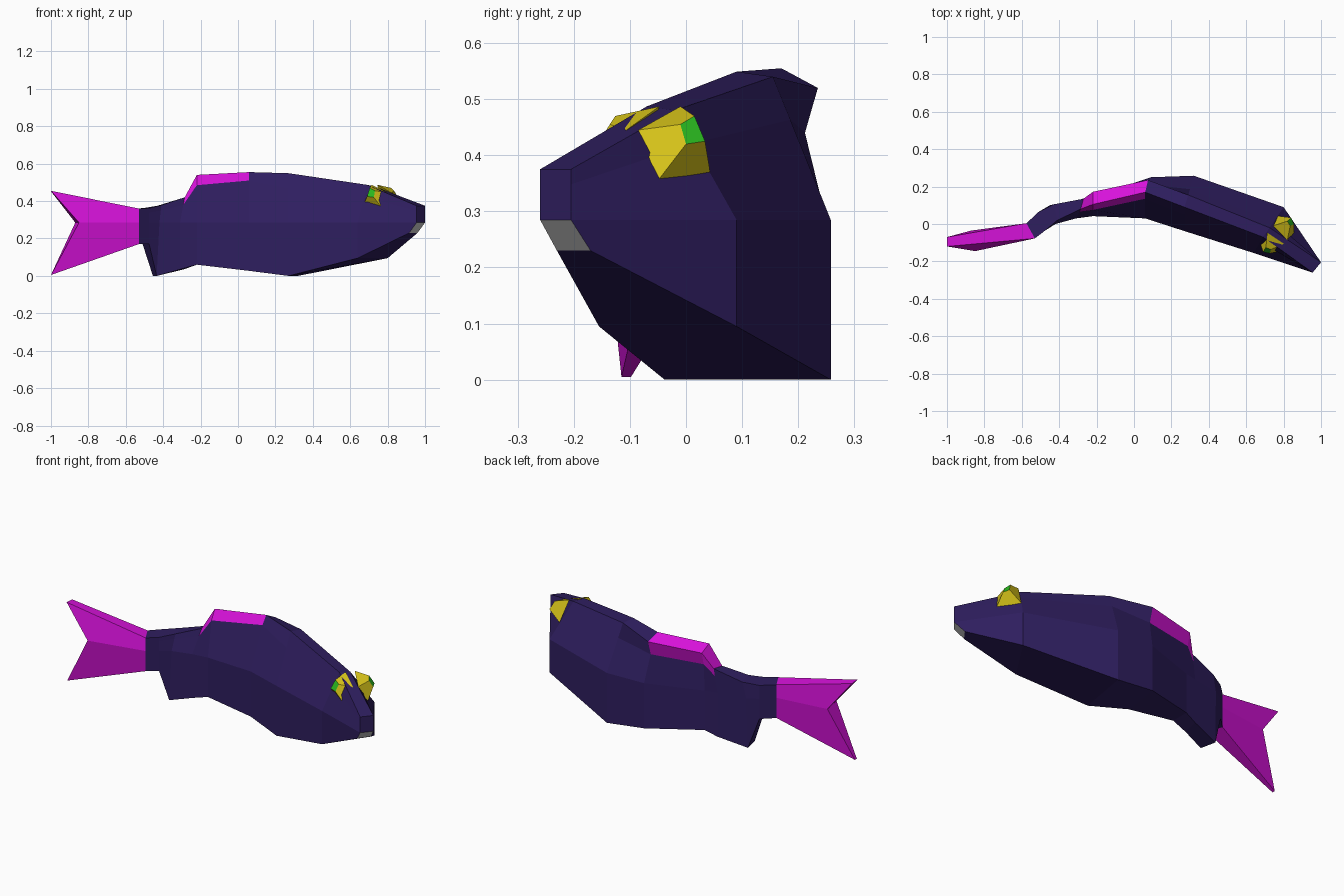
import bpy, bmesh
from mathutils import Vector as V

if "Cube" in bpy.data.objects:
    bpy.data.objects.remove(bpy.data.objects["Cube"])


def material(name, rgb):
    m = bpy.data.materials.new(name)
    m.diffuse_color = (*rgb, 1)
    m.use_nodes = True
    m.node_tree.nodes["Principled BSDF"].inputs["Base Color"].default_value = m.diffuse_color
    return m


NAVY = material("navy", (0.028, 0.013, 0.115))
PINK = material("pink", (0.68, 0.006, 0.7))
YELLOW = material("yellow", (0.68, 0.55, 0.01))
GREEN = material("green", (0.022, 0.46, 0.013))


def build(name, polys, mat=None, fix=True):
    """Object from polygons given as point lists, welded."""
    bm = bmesh.new()
    for p in polys:
        bm.faces.new([bm.verts.new(c) for c in p])
    bmesh.ops.remove_doubles(bm, verts=bm.verts, dist=1e-4)
    if fix:
        bmesh.ops.recalc_face_normals(bm, faces=bm.faces)
    me = bpy.data.meshes.new(name)
    bm.to_mesh(me)
    bm.free()
    if mat:
        me.materials.append(mat)
    ob = bpy.data.objects.new(name, me)
    bpy.context.collection.objects.link(ob)
    return ob


def ring(top, mid, low, z_mid, z_low, shoulder=None):
    """Eight-point cross-section; each argument holds the near and far side."""
    t = [V(p) for p in top]
    m = [V((*p, z_mid)) for p in mid]
    b = [V((*p, z_low)) for p in low]
    s = [V(p) for p in shoulder] if shoulder else [t[i].lerp(m[i], 0.3) for i in (0, 1)]
    return [t[0], t[1], s[1], m[1], b[1], b[0], m[0], s[0]]


snout = ((0.955, -0.26), (1.0, -0.205))
head = ((0.64, -0.155), (0.80, 0.09))
belly = ((0.27, -0.038), (0.32, 0.258))
waist = ((0.06, 0.03), (0.09, 0.25))
rear = ((-0.22, 0.042), (-0.22, 0.145))
hip = ((-0.31, 0.03), (-0.29, 0.13))
vent = ((-0.42, 0.0), (-0.45, 0.10))
stem = ((-0.475, -0.035), (-0.51, 0.065))
base = ((-0.53, -0.077), (-0.575, 0.004))
Z = 0.285

# Cross-sections from snout to tail root
rings = [
    ring([(*p, 0.375) for p in snout], snout, ((0.915, -0.23), (0.96, -0.17)), Z, 0.23),
    ring(((0.69, -0.07, 0.487), (0.725, -0.02, 0.48)), head, head, Z, 0.095),
    ring(((0.27, 0.09, 0.549), (0.29, 0.155, 0.54)), belly, belly, Z, 0.0),
    ring(((0.06, 0.17, 0.555), (0.075, 0.235, 0.52)), waist, waist, Z, 0.027,
         ((0.06, 0.135, 0.51), (0.075, 0.212, 0.44))),
    ring(((-0.22, 0.105, 0.54), (-0.22, 0.172, 0.51)), rear, rear, Z, 0.06,
         ((-0.22, 0.075, 0.485), (-0.22, 0.155, 0.44))),
    ring(((-0.285, 0.08, 0.42), (-0.27, 0.135, 0.42)), hip, hip, Z, 0.035),
    ring(((-0.41, 0.02, 0.378), (-0.43, 0.105, 0.375)), vent, ((-0.435, 0.0), (-0.455, 0.09)), Z, 0.0),
    ring([(*p, 0.362) for p in stem], stem, stem, Z, 0.17),
    ring([(*p, 0.36) for p in base], base, base, Z, 0.17),
]

# Skin: split the loft into body and dorsal fin
body, fin = [], []
for i, (a, b) in enumerate(zip(rings, rings[1:])):
    for k in range(8):
        n = (k + 1) % 8
        (fin if i in (3, 4) and k in (7, 0, 1) else body).append([a[k], a[n], b[n], b[k]])
s = rings[0]
body.append([s[0], s[7], s[6], s[3], s[2], s[1]])
build("dorsal_fin", [[p for p in f][::-1] for f in fin], PINK)
build("body", body, NAVY)

# Mouth under the snout
build("mouth", [[s[6], s[5], s[4], s[3]]], fix=False)

# Forked tail fin: near and far outlines joined by a rim
near = [(*base[0], 0.36), (-1, -0.12, 0.455), (-0.85, -0.145, Z),
        (-1, -0.115, 0.005), (*base[0], 0.17), (*base[0], Z)]
far = [(*base[1], 0.36), (-1, -0.07, 0.452), (-0.87, -0.035, Z),
       (-1, -0.098, 0.005), (*base[1], 0.17), (*base[1], Z)]
tail = [[o[j] for j in q] for o in (near, far) for q in ((0, 1, 2, 5), (5, 2, 3, 4))]
tail += [[near[k], near[(k + 1) % 6], far[(k + 1) % 6], far[k]] for k in range(6)]
build("tail_fin", tail, PINK)

# Eyes: tapered blocks with a small pupil face, mirrored over the head plane
foot = [V(p) for p in ((0.82, -0.085, 0.445), (0.745, -0.01, 0.487),
                       (0.77, 0.043, 0.37), (0.855, -0.05, 0.355))]
tip = [V(p) for p in ((0.835, -0.01, 0.455), (0.82, 0.015, 0.47),
                      (0.84, 0.034, 0.425), (0.855, 0.0, 0.42))]
axis, centre = V((0.63, 0.77, 0)).normalized(), V((0.978, -0.232, 0))


def flip(p):
    return p - 2 * (p - centre).dot(axis) * axis


for side, f, t in (("far", foot, tip),
                   ("near", [flip(p) for p in foot], [flip(p) for p in tip])):
    build(side + "_eye", [[f[k], f[(k + 1) % 4], t[(k + 1) % 4], t[k]] for k in range(4)] + [f], YELLOW)
    build(side + "_pupil", [t[::-1] if side == "far" else t], GREEN, fix=False)
